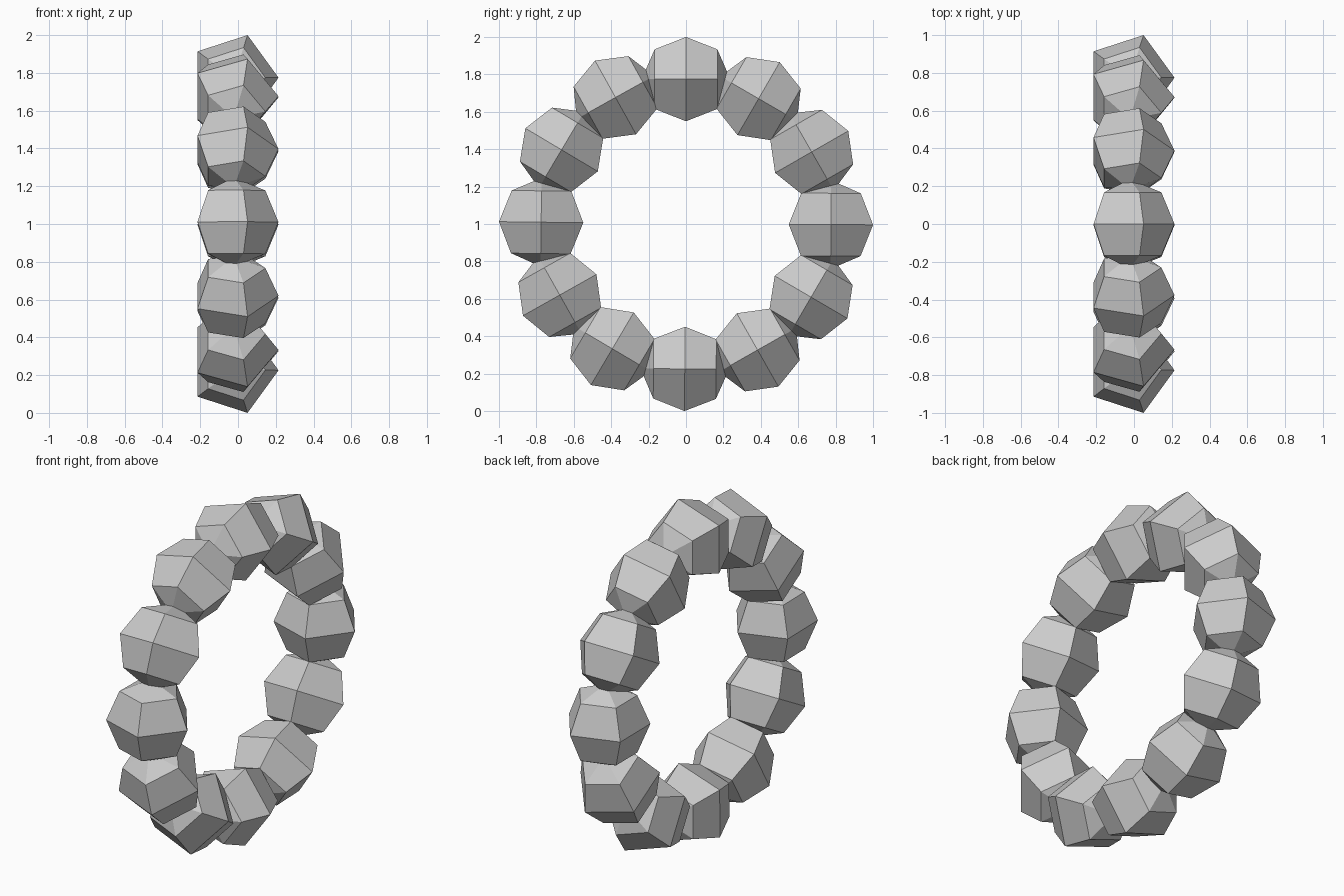
import bpy
import bmesh
from math import radians, atan2
from mathutils import Matrix

if "Cube" in bpy.data.objects:
    bpy.data.objects.remove(bpy.data.objects["Cube"])

BEADS = 12
STEP = radians(30.08)      # beads run clockwise from the top
BEAD_R = 0.237
RING_R = 0.7746
SHIFT_X = -0.0955 * BEAD_R   # centres the five-sided section on x = 0

# one low-poly bead: five-sided sphere, poles along the ring tangent
bm = bmesh.new()
bmesh.ops.create_uvsphere(bm, u_segments=5, v_segments=4, radius=BEAD_R)
equator = next(v for v in bm.verts if abs(v.co.z) < 1e-4)
turn = Matrix.Rotation(-atan2(equator.co.y, equator.co.x), 4, 'Z')
bm.transform(Matrix.Translation((SHIFT_X, RING_R, 0)) @ turn)
bead_mesh = bpy.data.meshes.new("bead")
bm.to_mesh(bead_mesh)
bm.free()

# ring of beads standing upright in the YZ plane
for i in range(BEADS):
    bead = bpy.data.objects.new(f"bead_{i + 1}", bead_mesh)
    bpy.context.collection.objects.link(bead)
    bead.matrix_world = (Matrix.Translation((0, 0, 1))
                         @ Matrix.Rotation(radians(90) - i * STEP, 4, 'X'))
